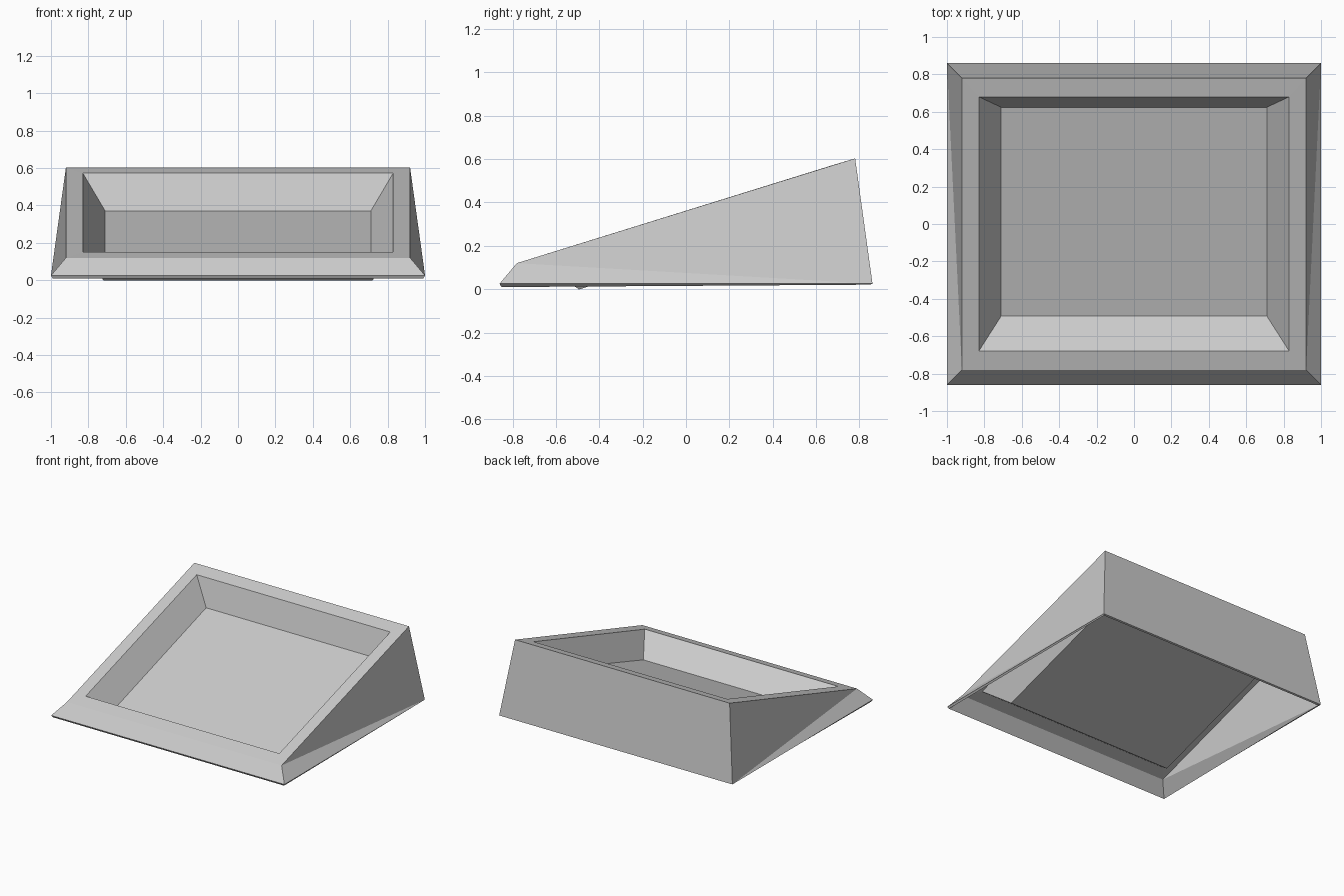
import bpy

cube = bpy.data.objects.get("Cube")
if cube:
    bpy.data.objects.remove(cube, do_unlink=True)

grey = bpy.data.materials.new("plain grey")
grey.use_nodes = True
colour = (0.6, 0.6, 0.6, 1)
grey.diffuse_color = colour
grey.node_tree.nodes["Principled BSDF"].inputs["Base Color"].default_value = colour


def ring(x, front, back):
    """Rectangle symmetric in x; front and back are (y, z)."""
    return [(-x, *front), (x, *front), (x, *back), (-x, *back)]


# Rings from the outer foot, over the sloped rim, into the recess
rings = [
    ring(1.0, (-0.86, 0.025), (0.86, 0.025)),
    ring(0.92, (-0.78, 0.12), (0.78, 0.603)),
    ring(0.83, (-0.68, 0.151), (0.68, 0.573)),
    ring(0.71, (-0.492, 0.017), (0.624, 0.37)),
]
verts = [v for r in rings for v in r]
faces = []
for level in range(len(rings) - 1):
    for i in range(4):
        j = (i + 1) % 4
        a, b = level * 4 + i, level * 4 + j
        c, d = b + 4, a + 4
        # The twisted outer sides fold from the front rim to the back foot
        if level == 0 and i == 1:
            faces += [(a, b, d), (b, c, d)]
        elif level == 0 and i == 3:
            faces += [(a, b, c), (a, c, d)]
        else:
            faces.append((a, b, c, d))
last = 4 * (len(rings) - 1)
faces.append(tuple(range(last, last + 4)))

# Thin, open-bottomed wedge tray
mesh = bpy.data.meshes.new("wedge_tray")
mesh.from_pydata(verts, [], faces)
mesh.materials.append(grey)
tray = bpy.data.objects.new("wedge_tray", mesh)
bpy.context.collection.objects.link(tray)

shell = tray.modifiers.new("shell thickness", "SOLIDIFY")
shell.thickness = 0.02
shell.offset = -1
